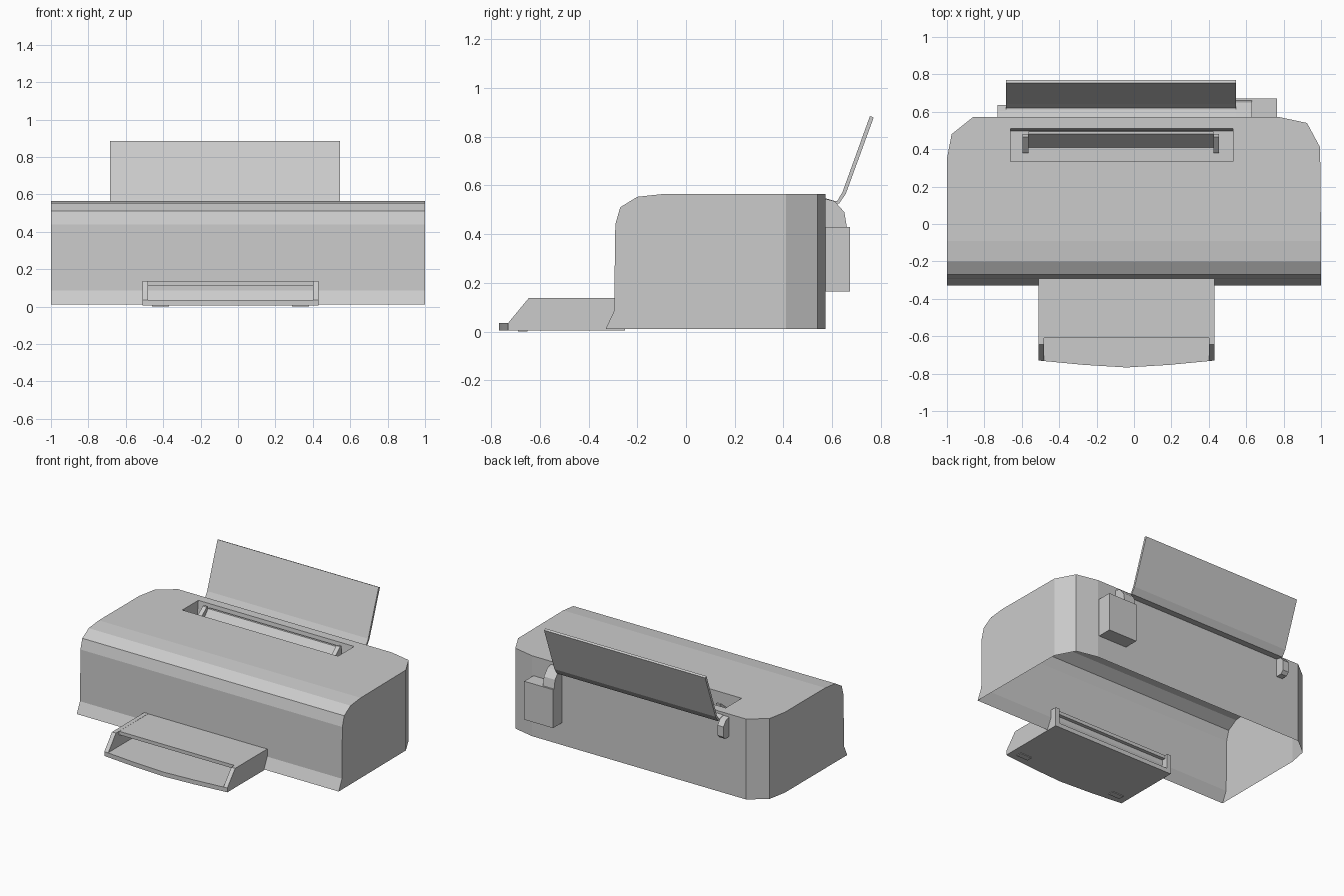
import bpy, bmesh

if "Cube" in bpy.data.objects:
    bpy.data.objects.remove(bpy.data.objects["Cube"])


def finish(name, bm):
    bmesh.ops.recalc_face_normals(bm, faces=bm.faces)
    mesh = bpy.data.meshes.new(name)
    bm.to_mesh(mesh)
    bm.free()
    ob = bpy.data.objects.new(name, mesh)
    bpy.context.collection.objects.link(ob)
    return ob


def solid(name, ring_a, ring_b):
    """Closed prism between two matching outlines."""
    bm = bmesh.new()
    a = [bm.verts.new(p) for p in ring_a]
    b = [bm.verts.new(p) for p in ring_b]
    bm.faces.new(a)
    bm.faces.new(b[::-1])
    for i in range(len(a)):
        j = (i + 1) % len(a)
        bm.faces.new((a[i], b[i], b[j], a[j]))
    return finish(name, bm)


def prism(name, profile, x0, x1):
    """Side profile (y, z) extruded along x."""
    return solid(name, [(x0, y, z) for y, z in profile], [(x1, y, z) for y, z in profile])


def box(name, x0, x1, y0, y1, z0, z1):
    return prism(name, [(y0, z0), (y1, z0), (y1, z1), (y0, z1)], x0, x1)


# Printer body: thin shell, open underneath, with a sunken feed slot in the top
TOP, BOTTOM = 0.565, 0.01
bm = bmesh.new()
v = bm.verts.new
front = [(-0.33, BOTTOM), (-0.295, 0.085), (-0.29, 0.44), (-0.27, 0.51), (-0.2, 0.553), (-0.09, TOP)]
left = [v((-1, y, z)) for y, z in front]
right = [v((1, y, z)) for y, z in front]
for i in range(len(front) - 1):
    bm.faces.new((left[i], right[i], right[i + 1], left[i + 1]))

# rounded back corners, running from the right side to the left side
plan = [(0.995, 0.41), (0.925, 0.54), (0.775, 0.572), (-0.86, 0.572), (-0.975, 0.48), (-1, 0.35)]
up = [v((x, y, TOP)) for x, y in plan]
low = [v((x, y, BOTTOM)) for x, y in plan]
for i in range(len(plan) - 1):
    bm.faces.new((up[i], low[i], low[i + 1], up[i + 1]))
bm.faces.new(right + [up[0], low[0]])
bm.faces.new(left + [up[-1], low[-1]])

# top surface around the slot, then slot walls and floor
rim = [v((x, y, TOP)) for x, y in [(-0.66, 0.335), (0.53, 0.335), (0.53, 0.51), (-0.66, 0.51)]]
pit = [v((x, y, 0.46)) for x, y in [(-0.66, 0.335), (0.53, 0.335), (0.53, 0.498), (-0.66, 0.498)]]
bm.faces.new((left[-1], right[-1], rim[1], rim[0]))
bm.faces.new([right[-1]] + up[:3] + [rim[2], rim[1]])
bm.faces.new((up[2], up[3], rim[3], rim[2]))
bm.faces.new(up[3:] + [left[-1], rim[0], rim[3]])
for i in range(4):
    j = (i + 1) % 4
    bm.faces.new((rim[i], rim[j], pit[j], pit[i]))
bm.faces.new(pit)
finish("printer_body", bm)

# Feed bar in the slot with its two end brackets
prism("feed_bar", [(0.41, 0.46), (0.48, 0.545), (0.495, 0.545), (0.495, 0.46)], -0.565, 0.425)
for side, x in (("left", -0.595), ("right", 0.425)):
    prism("feed_bracket_" + side,
          [(0.38, 0.46), (0.38, 0.49), (0.465, 0.56), (0.48, 0.56), (0.48, 0.46)], x, x + 0.03)

# Tilted paper support and its hinge brackets
prism("paper_support", [(0.57, 0.548), (0.613, 0.535), (0.62, 0.535), (0.642, 0.572), (0.755, 0.885),
                        (0.77, 0.878), (0.656, 0.566), (0.628, 0.525), (0.57, 0.535)], -0.685, 0.545)
prism("hinge_left", [(0.57, 0.545), (0.605, 0.535), (0.635, 0.5), (0.635, 0.43), (0.615, 0.41),
                     (0.57, 0.41)], -0.73, -0.685)
prism("hinge_right", [(0.57, 0.545), (0.61, 0.535), (0.65, 0.49), (0.66, 0.43), (0.57, 0.43)],
      0.545, 0.63)

# Power unit on the back
box("power_unit", 0.545, 0.765, 0.57, 0.672, 0.165, 0.43)

# Output tray: pointed floor, sloped side walls, top cover and feet
floor = [(-0.51, -0.25), (-0.51, -0.73), (-0.27, -0.753), (-0.04, -0.767), (0.19, -0.753),
         (0.43, -0.73), (0.43, -0.25)]
solid("tray_floor", [(x, y, 0.005) for x, y in floor], [(x, y, 0.035) for x, y in floor])
wall = [(-0.25, 0.005), (-0.73, 0.005), (-0.73, 0.035), (-0.645, 0.138), (-0.25, 0.138)]
for side, x in (("left", -0.51), ("right", 0.4)):
    prism("tray_wall_" + side, wall, x, x + 0.03)
box("tray_cover", -0.48, 0.4, -0.61, -0.27, 0.113, 0.137)
for side, x in (("left", -0.46), ("right", 0.29)):
    box("tray_foot_" + side, x, x + 0.09, -0.69, -0.65, 0.0, 0.006)
